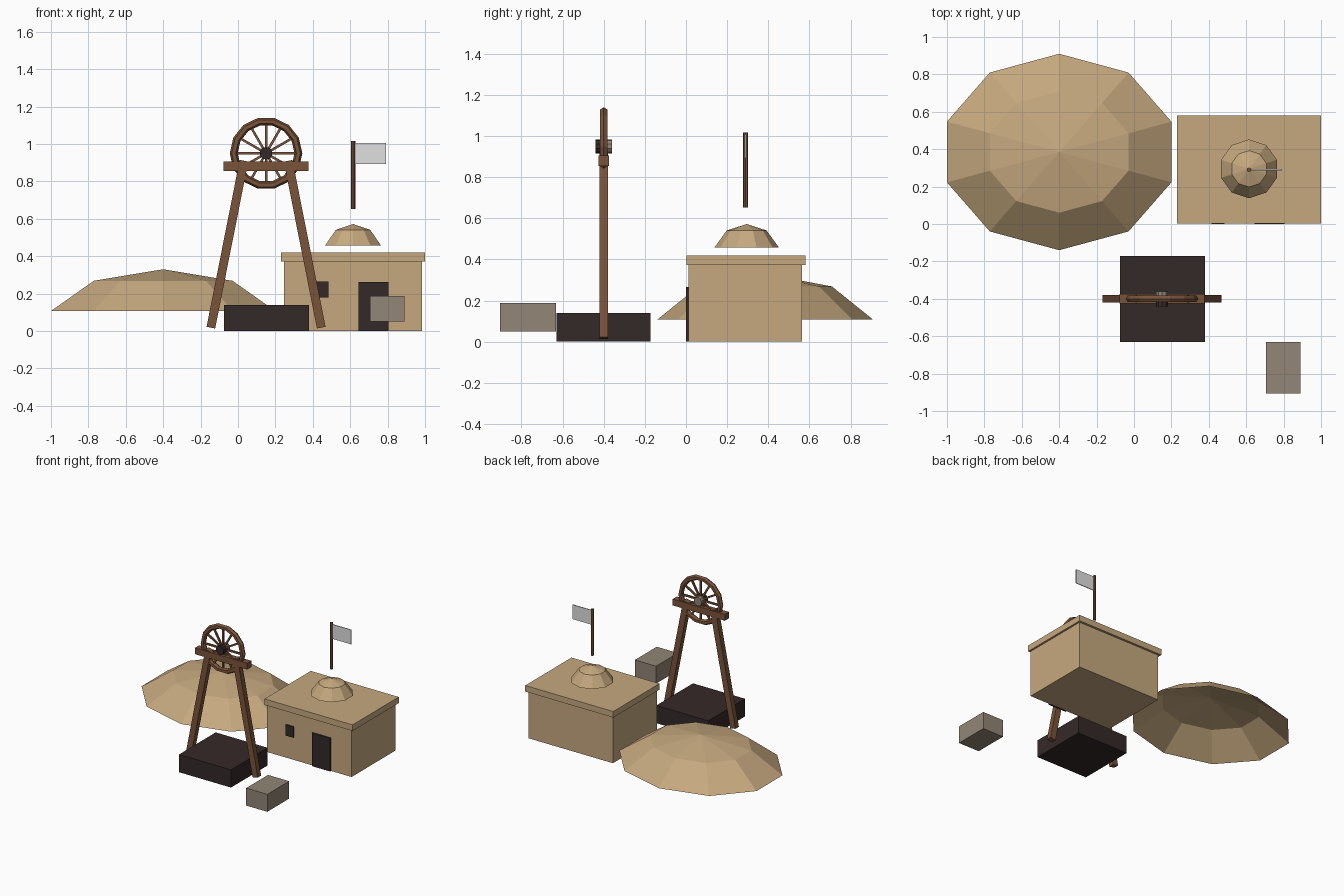
import bpy, bmesh, math
from mathutils import Vector, Matrix

if "Cube" in bpy.data.objects:
    bpy.data.objects.remove(bpy.data.objects["Cube"])


def material(name, rgb):
    m = bpy.data.materials.new(name)
    lin = [((c / 255 + 0.055) / 1.055) ** 2.4 for c in rgb]
    m.diffuse_color = (*lin, 1)
    m.use_nodes = True
    m.node_tree.nodes["Principled BSDF"].inputs["Base Color"].default_value = m.diffuse_color
    return m


SAND = material("sand", (198, 169, 127))
WOOD = material("brown wood", (122, 83, 58))
DARK = material("dark brown", (52, 41, 40))
STONE = material("grey stone", (146, 134, 118))
CLOTH = material("pale cloth", (224, 224, 224))


def add(name, bm, mat):
    bmesh.ops.recalc_face_normals(bm, faces=bm.faces)
    me = bpy.data.meshes.new(name)
    bm.to_mesh(me)
    bm.free()
    me.materials.append(mat)
    ob = bpy.data.objects.new(name, me)
    bpy.context.collection.objects.link(ob)
    return ob


def box(name, x, y, z, mat):
    bm = bmesh.new()
    bmesh.ops.create_cube(bm, size=1)
    for v in bm.verts:
        v.co = [a + (b - a) * (c + 0.5) for (a, b), c in zip((x, y, z), v.co)]
    return add(name, bm, mat)


def bar(name, a, b, width, depth, mat):
    """Square bar from a to b in an xz plane; depth runs along y."""
    a, b = Vector(a), Vector(b)
    bm = bmesh.new()
    bmesh.ops.create_cube(bm, size=1)
    bm.transform(Matrix.Diagonal((width, depth, (b - a).length, 1)))
    d = b - a
    bm.transform(Matrix.Translation((a + b) / 2) @ Matrix.Rotation(math.atan2(d.x, d.z), 4, 'Y'))
    return add(name, bm, mat)


def cylinder(name, centre, r, length, sides, mat, along_y=False):
    bm = bmesh.new()
    bmesh.ops.create_cone(bm, cap_ends=True, segments=sides, radius1=r, radius2=r, depth=length)
    if along_y:
        bm.transform(Matrix.Rotation(math.pi / 2, 4, 'X'))
    bm.transform(Matrix.Translation(centre))
    return add(name, bm, mat)


def dome(name, centre, radii, mat):
    """Open cap: the top two bands of a ten-sided, five-ring sphere."""
    bm = bmesh.new()
    bmesh.ops.create_uvsphere(bm, u_segments=10, v_segments=5, radius=1)
    bmesh.ops.delete(bm, geom=[v for v in bm.verts if v.co.z < 0], context='VERTS')
    bm.transform(Matrix.Rotation(math.pi / 10 if max(v.co.y for v in bm.verts) < 0.94 * 1.0 else 0, 4, 'Z'))
    bm.transform(Matrix.Translation(centre) @ Matrix.Diagonal((*radii, 1)))
    # put a corner on the y axis
    return add(name, bm, mat)


def ring(name, centre, major, minor, n, m, mat):
    bm = bmesh.new()
    rows = []
    for i in range(n):
        a = 2 * math.pi * i / n
        row = []
        for j in range(m):
            b = 2 * math.pi * j / m
            r = major + minor * math.cos(b)
            row.append(bm.verts.new((centre[0] + r * math.cos(a), centre[1] + minor * math.sin(b),
                                     centre[2] + r * math.sin(a))))
        rows.append(row)
    for i in range(n):
        p, q = rows[i], rows[(i + 1) % n]
        for j in range(m):
            k = (j + 1) % m
            bm.faces.new((p[j], q[j], q[k], p[k]))
    return add(name, bm, mat)


# Spoil heap: full sphere radius so the lower ring (sin 72) matches the rim
S = math.sin(math.radians(72))
dome("spoil_heap", (-0.4, 0.385, 0.007), (0.631 / S, 0.525 / S, 0.323), SAND)

# Hut
box("hut_walls", (0.245, 0.985), (0.013, 0.563), (0, 0.375), SAND)
box("hut_roof", (0.23, 1.0), (0.003, 0.581), (0.372, 0.42), SAND)
dome("roof_dome", (0.615, 0.295, 0.406), (0.157 / S, 0.157 / S, 0.166), SAND)
box("hut_door", (0.645, 0.805), (0.001, 0.02), (0, 0.262), DARK)
box("hut_window", (0.415, 0.483), (0.001, 0.02), (0.18, 0.265), DARK)

# Flag
cylinder("flag_pole", (0.615, 0.29, 0.834), 0.012, 0.365, 8, WOOD)
box("flag", (0.625, 0.79), (0.287, 0.293), (0.892, 1.006), CLOTH)

# Shaft block and crate
box("shaft_block", (-0.075, 0.38), (-0.63, -0.172), (0, 0.14), DARK)
box("crate", (0.705, 0.89), (-0.905, -0.632), (0.05, 0.188), STONE)

# Headframe
CX, CY, CZ = 0.15, -0.4, 0.95
for side, s in (("left", -1), ("right", 1)):
    bar(side + "_leg", (CX + s * 0.295, CY, 0.018), (CX + s * 0.118, CY, 0.91), 0.047, 0.042, WOOD)
box("cross_beam", (CX - 0.228, CX + 0.228), (CY - 0.026, CY + 0.026), (0.855, 0.905), WOOD)

# Winding wheel
ring("wheel_rim", (CX, CY, CZ), 0.173, 0.021, 14, 6, WOOD)
for i in range(12):
    a = math.pi * i / 6
    bar("wheel_spoke_%d" % (i + 1), (CX, CY, CZ),
        (CX + 0.165 * math.cos(a), CY, CZ + 0.165 * math.sin(a)), 0.013, 0.013, WOOD)
cylinder("hub_front", (CX, CY - 0.02, CZ), 0.034, 0.04, 10, DARK, True)
cylinder("hub_back", (CX, CY + 0.02, CZ), 0.034, 0.04, 10, STONE, True)
